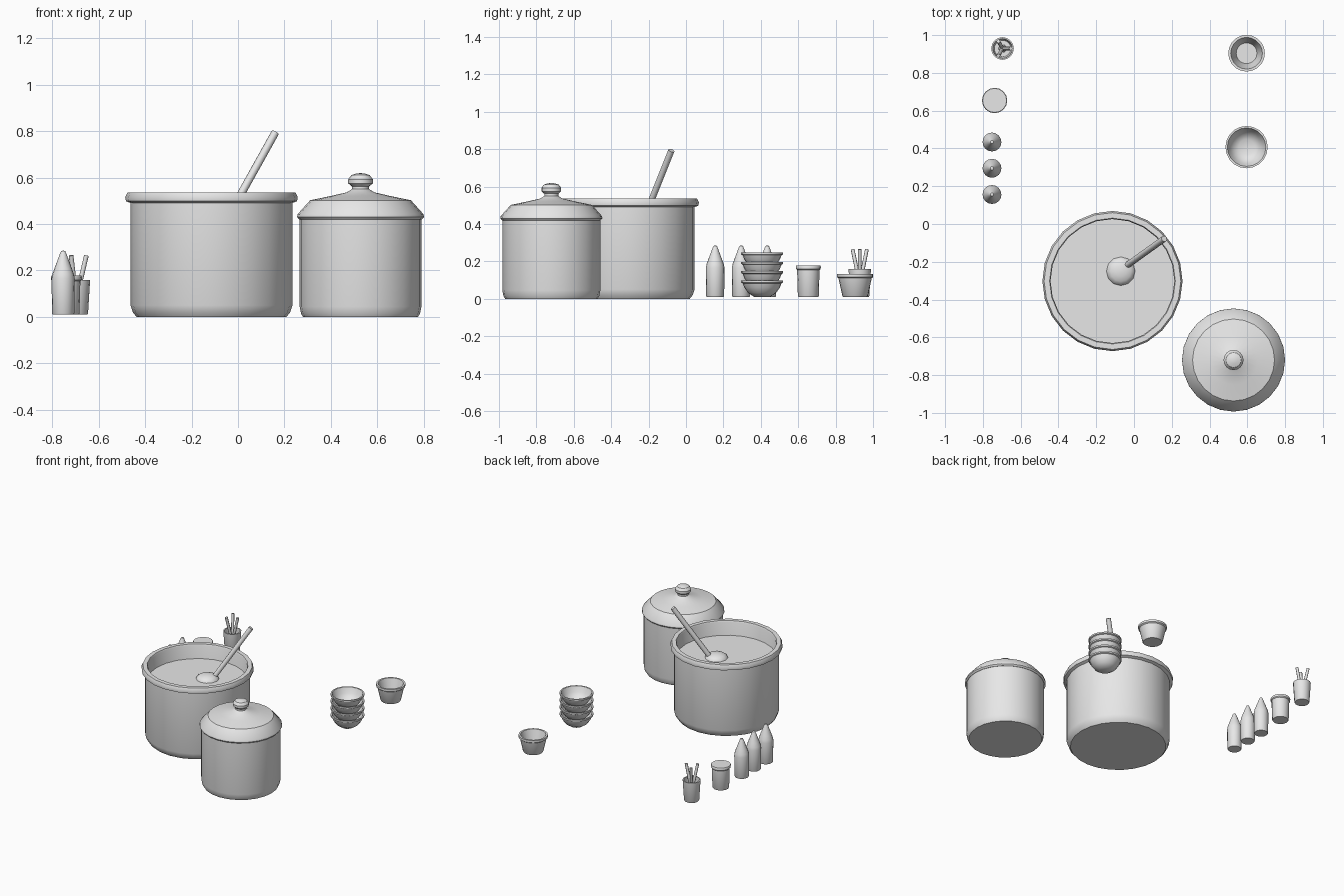
import bpy, bmesh, math
from mathutils import Vector, Matrix

cube = bpy.data.objects.get("Cube")
if cube:
    bpy.data.objects.remove(cube, do_unlink=True)

clay = bpy.data.materials.new("light grey")
clay.diffuse_color = (0.8, 0.8, 0.8, 1)
clay.use_nodes = True
clay.node_tree.nodes["Principled BSDF"].inputs["Base Color"].default_value = (0.8, 0.8, 0.8, 1)


def finish(bm, name, location=(0, 0, 0), angle=35):
    """Turn a bmesh into a smooth object that keeps its hard edges."""
    bmesh.ops.recalc_face_normals(bm, faces=bm.faces)
    mesh = bpy.data.meshes.new(name)
    bm.to_mesh(mesh)
    bm.free()
    mesh.materials.append(clay)
    mesh.shade_smooth()
    mesh.set_sharp_from_angle(angle=math.radians(angle))
    obj = bpy.data.objects.new(name, mesh)
    obj.location = location
    bpy.context.collection.objects.link(obj)
    return obj


def lathe(name, location, profile, sides=16):
    """Spin a (radius, height) profile around z."""
    bm = bmesh.new()
    verts = [bm.verts.new((r, 0, z)) for r, z in profile]
    edges = [bm.edges.new(pair) for pair in zip(verts, verts[1:])]
    bmesh.ops.spin(bm, geom=verts + edges, cent=(0, 0, 0), axis=(0, 0, 1),
                   angle=math.tau, steps=sides, use_merge=False)
    bmesh.ops.remove_doubles(bm, verts=bm.verts, dist=0.0002)
    return finish(bm, name, location)


def rod(name, start, end, radius, sides=8):
    """Straight round stick between two points."""
    start, end = Vector(start), Vector(end)
    axis = end - start
    turn = Vector((0, 0, 1)).rotation_difference(axis).to_matrix().to_4x4()
    bm = bmesh.new()
    bmesh.ops.create_cone(bm, cap_ends=True, segments=sides, radius1=radius,
                          radius2=radius, depth=axis.length,
                          matrix=Matrix.Translation((start + end) / 2) @ turn)
    return finish(bm, name, angle=50)


# Open stock pot with a rolled rim, filled with soup
pot_place = (-0.114, -0.302, 0)
lathe("stock_pot", pot_place, [
    (0, 0), (0.322, 0), (0.338, 0.02), (0.348, 0.05), (0.348, 0.49),
    (0.368, 0.498), (0.371, 0.515), (0.362, 0.535), (0.333, 0.535),
    (0.328, 0.525), (0.328, 0.03), (0, 0.03)], 24)
lathe("soup", pot_place, [(0, 0.43), (0.329, 0.43), (0.329, 0.40), (0, 0.40)], 24)

# Ladle resting in the soup
bm = bmesh.new()
bmesh.ops.create_uvsphere(bm, u_segments=12, v_segments=8, radius=1,
                          matrix=Matrix.Diagonal((0.077, 0.077, 0.035, 1)))
finish(bm, "ladle_bowl", (-0.07, -0.25, 0.428))
rod("ladle_handle", (-0.045, -0.225, 0.425), (0.16, -0.078, 0.793), 0.017)

# Covered pot
covered_place = (0.527, -0.72, 0)
lathe("covered_pot", covered_place, [
    (0, 0), (0.247, 0), (0.256, 0.015), (0.262, 0.045), (0.262, 0.425), (0, 0.425)], 24)
lathe("pot_lid", covered_place, [
    (0, 0.42), (0.264, 0.42), (0.273, 0.43), (0.271, 0.442), (0.217, 0.502),
    (0.13, 0.52), (0.06, 0.536), (0.037, 0.55), (0.037, 0.562), (0, 0.562)], 24)
lathe("lid_knob", covered_place, [
    (0, 0.56), (0.038, 0.562), (0.053, 0.575), (0.053, 0.592),
    (0.04, 0.61), (0.02, 0.617), (0, 0.619)])

# Stack of four bowls
for i in range(4):
    lathe(f"stacked_bowl_{i + 1}", (0.596, 0.407, 0.01 + i * 0.05), [
        (0, 0), (0.042, 0), (0.075, 0.022), (0.095, 0.05), (0.104, 0.073),
        (0.112, 0.077), (0.112, 0.088), (0.102, 0.088), (0.087, 0.05),
        (0.068, 0.026), (0.042, 0.012), (0, 0.012)], 20)

# Single tapered bowl
lathe("single_bowl", (0.596, 0.904, 0.01), [
    (0, 0), (0.063, 0), (0.068, 0.006), (0.089, 0.1), (0.097, 0.106), (0.097, 0.122),
    (0.084, 0.122), (0.055, 0.018), (0, 0.018)], 20)

# Row of pointed bottles
for i in range(3):
    lathe(f"bottle_{i + 1}", (-0.752, 0.156 + i * 0.139, 0.01), [
        (0, 0), (0.045, 0), (0.048, 0.006), (0.05, 0.155), (0.046, 0.175),
        (0.037, 0.2), (0.014, 0.262), (0.009, 0.273), (0, 0.276)])

# Jar with a flat cap
lathe("jar", (-0.738, 0.654, 0.01), [
    (0, 0), (0.053, 0), (0.056, 0.005), (0.06, 0.144), (0.066, 0.15),
    (0.067, 0.162), (0.064, 0.168), (0, 0.168)])

# Cup holding three splayed sticks
cup_x, cup_y = -0.696, 0.929
lathe("cup", (cup_x, cup_y, 0.01), [
    (0, 0), (0.048, 0), (0.051, 0.005), (0.06, 0.15), (0.052, 0.15),
    (0.044, 0.012), (0, 0.012)])
for i in range(3):
    a = i * math.tau / 3
    dx, dy = math.cos(a), math.sin(a)
    rod(f"stick_{i + 1}", (cup_x - 0.012 * dx, cup_y - 0.012 * dy, 0.025),
        (cup_x + 0.044 * dx, cup_y + 0.044 * dy, 0.265), 0.01)
